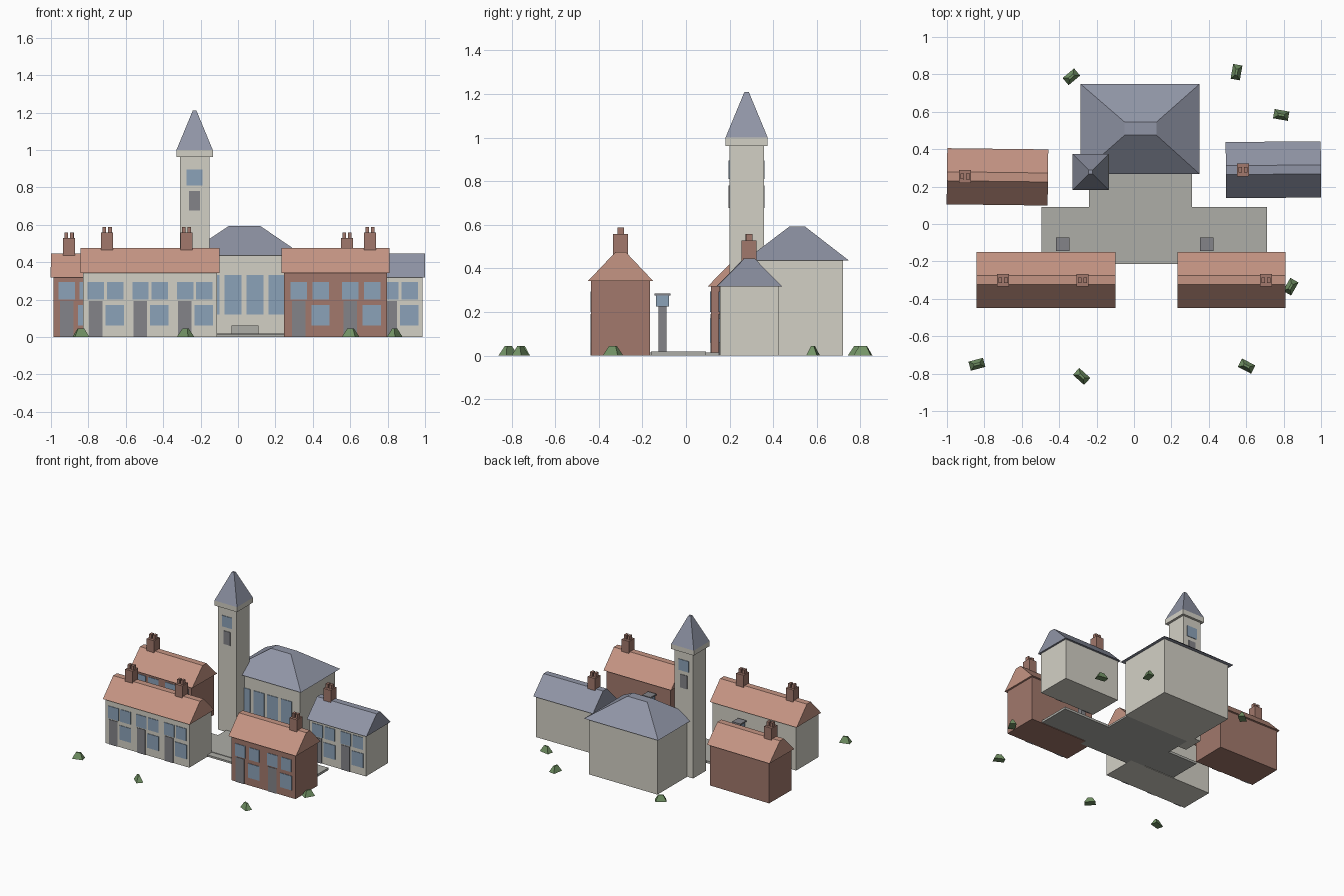
import bpy, math
from mathutils import Matrix

if "Cube" in bpy.data.objects:
    bpy.data.objects.remove(bpy.data.objects["Cube"])


def mat(name, r, g, b):
    m = bpy.data.materials.new(name)
    m.diffuse_color = (r, g, b, 1)
    m.use_nodes = True
    m.node_tree.nodes["Principled BSDF"].inputs["Base Color"].default_value = m.diffuse_color
    return m


CREAM = mat("cream_render", 0.65, 0.63, 0.56)
BRICK = mat("brick", 0.36, 0.19, 0.15)
TILE = mat("roof_tile", 0.56, 0.30, 0.23)
SLATE = mat("slate", 0.28, 0.30, 0.38)
GLASS = mat("glass", 0.26, 0.36, 0.48)
DOOR = mat("dark_grey", 0.23, 0.23, 0.25)
PAVING = mat("paving", 0.42, 0.42, 0.39)
GREEN = mat("leaves", 0.17, 0.29, 0.13)


def frustum(name, m, base, top, z0, z1, place=Matrix()):
    """Closed block between two rectangles given as (x0, x1, y0, y1)."""
    verts = []
    for (x0, x1, y0, y1), z in ((base, z0), (top, z1)):
        verts += [(x0, y0, z), (x1, y0, z), (x1, y1, z), (x0, y1, z)]
    faces = [(3, 2, 1, 0), (4, 5, 6, 7)]
    faces += [(i, (i + 1) % 4, (i + 1) % 4 + 4, i + 4) for i in range(4)]
    me = bpy.data.meshes.new(name)
    me.from_pydata(verts, [], faces)
    me.materials.append(m)
    ob = bpy.data.objects.new(name, me)
    bpy.context.collection.objects.link(ob)
    ob.matrix_world = place
    return ob


def box(name, m, x0, x1, y0, y1, z0, z1, place=Matrix()):
    return frustum(name, m, (x0, x1, y0, y1), (x0, x1, y0, y1), z0, z1, place)


def square(cx, cy, h):
    return (cx - h, cx + h, cy - h, cy + h)


def house(name, cx, cy, wall_w, eave, ridge, units, wall, roof, chimneys, rot=0):
    P = Matrix.Translation((cx, cy, 0)) @ Matrix.Rotation(math.radians(rot), 4, 'Z')
    w, d = wall_w / 2, 0.135
    box(name + "_walls", wall, -w, w, -d, d, 0, eave, P)
    # gabled roof with a narrow flat ridge
    r = w + 0.014
    frustum(name + "_roof", roof, (-r, r, -0.15, 0.15), (-r, r, -0.024, 0.024), eave, ridge, P)
    # one door and three windows per dwelling, on the front only
    step, f = wall_w / units, -d - 0.004
    for i in range(units):
        c = -w + step * (i + 0.5)
        for s in (-1, 1):
            x = c + s * step * 0.215
            box(name + "_upper_window", GLASS, x - 0.044, x + 0.044, f, -d + 0.01, 0.2, 0.295, P)
        x = c - step * 0.22
        box(name + "_door", DOOR, x - 0.036, x + 0.036, f, -d + 0.01, 0, 0.192, P)
        x = c + step * 0.205
        box(name + "_lower_window", GLASS, x - 0.049, x + 0.049, f, -d + 0.01, 0.06, 0.17, P)
    # chimneys with two pots
    for gx in chimneys:
        x = gx - cx
        box(name + "_chimney", BRICK, x - 0.032, x + 0.032, -0.034, 0.034, ridge - 0.03, ridge + 0.083, P)
        for s in (-1, 1):
            p = x + s * 0.015
            box(name + "_chimney_pot", BRICK, p - 0.01, p + 0.01, -0.015, 0.015, ridge + 0.083, ridge + 0.114, P)


house("front_left_terrace", -0.47, -0.30, 0.715, 0.342, 0.475, 3, CREAM, TILE, (-0.70, -0.275))
house("front_right_house", 0.522, -0.30, 0.55, 0.342, 0.475, 2, BRICK, TILE, (0.706,))
house("back_left_house", -0.73, 0.252, 0.512, 0.317, 0.445, 2, BRICK, TILE, (-0.903,), -0.7)
house("back_right_house", 0.745, 0.29, 0.48, 0.317, 0.445, 2, CREAM, SLATE, (0.583,), 0.3)

# hall with hipped roof
box("hall_walls", CREAM, -0.26, 0.325, 0.295, 0.72, 0, 0.436)
frustum("hall_roof", SLATE, (-0.285, 0.35, 0.268, 0.748), (-0.05, 0.12, 0.475, 0.545), 0.436, 0.593)
for i in range(4):
    x = -0.145 + 0.118 * i
    box("hall_window", GLASS, x - 0.046, x + 0.046, 0.291, 0.31, 0.12, 0.33)
box("hall_step", PAVING, -0.035, 0.11, 0.27, 0.30, 0.0, 0.06)

# clock-less tower with cap and spire
TX, TY = -0.232, 0.278
box("tower", CREAM, *square(TX, TY, 0.079), 0, 0.962)
box("tower_cap", CREAM, *square(TX, TY, 0.097), 0.962, 1.0)
frustum("tower_spire", SLATE, square(TX, TY, 0.097), square(TX, TY, 0.01), 1.0, 1.21)
for s in (-1, 1):
    y = TY + s * 0.075
    box("tower_window", GLASS, TX - 0.043, TX + 0.043, y - 0.008, y + 0.008, 0.81, 0.895)
    box("tower_louvre", DOOR, TX - 0.029, TX + 0.029, y - 0.008, y + 0.008, 0.677, 0.78)

# paved square and path to the hall
box("paved_square", PAVING, -0.495, 0.71, -0.16, 0.092, 0, 0.018)
box("paved_path", PAVING, -0.24, 0.31, -0.213, 0.296, 0, 0.014)

# lamp posts
for x in (-0.38, 0.39):
    y = -0.108
    box("lamp_post", DOOR, *square(x, y, 0.018), 0.015, 0.225)
    box("lamp_lantern", GLASS, *square(x, y, 0.03), 0.225, 0.275)
    box("lamp_lid", DOOR, *square(x, y, 0.036), 0.275, 0.285)

# bushes around the edge
for x, y, a in ((-0.335, 0.787, 40), (0.548, 0.812, 80), (0.787, 0.583, -10), (0.838, -0.335, 60),
                (-0.84, -0.75, 15), (-0.28, -0.815, -42), (0.602, -0.76, -27)):
    P = Matrix.Translation((x, y, 0)) @ Matrix.Rotation(math.radians(a), 4, 'Z')
    frustum("bush", GREEN, (-0.04, 0.04, -0.025, 0.025), (-0.017, 0.017, -0.006, 0.006), 0, 0.045, P)
